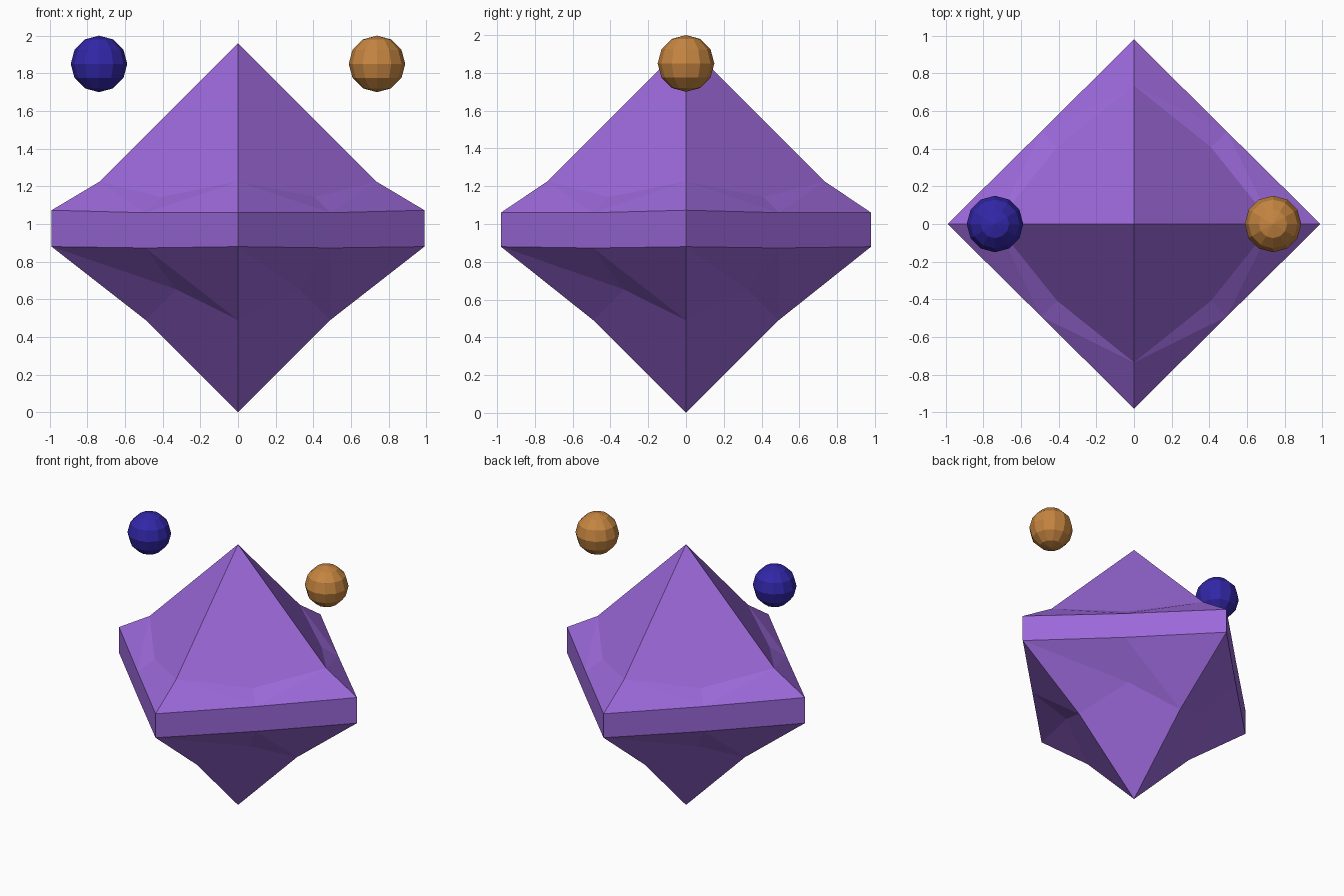
import bpy, bmesh, math
from mathutils import Matrix, Vector

if "Cube" in bpy.data.objects:
    bpy.data.objects.remove(bpy.data.objects["Cube"])


def material(name, rgb):
    m = bpy.data.materials.new(name)
    m.diffuse_color = (*rgb, 1.0)
    m.use_nodes = True
    m.node_tree.nodes["Principled BSDF"].inputs["Base Color"].default_value = m.diffuse_color
    return m


purple = material("purple crystal", (0.33, 0.14, 0.70))
blue = material("deep blue", (0.032, 0.02, 0.39))
orange = material("amber orange", (0.56, 0.235, 0.052))


def make_object(name, bm, mat):
    mesh = bpy.data.meshes.new(name)
    bm.to_mesh(mesh)
    bm.free()
    mesh.materials.append(mat)
    ob = bpy.data.objects.new(name, mesh)
    bpy.context.collection.objects.link(ob)
    return ob


# Crystal: an octahedron with a flared square belt, one quarter repeated four times
R = 0.98
TOP, TIP = Vector((0, 0, 2 * R)), Vector((0, 0, 0))
bm = bmesh.new()


def point(radius, z, turn):
    a = turn * math.pi / 2
    return Vector((radius * math.cos(a), radius * math.sin(a), z))


def face(*pts):
    bm.faces.new([bm.verts.new(p) for p in pts])


def corner(q, low):
    if low:
        return point(0.99 if q % 2 == 0 else R, 0.88, q)
    return point(0.99, 1.073, q) if q % 2 == 0 else point(R, 1.06, q)


for q in range(4):
    d = math.sqrt(2)
    n = q + 1
    # points on the two corner ridges and along the middle of the side
    up_a, up_b = point(0.735, 1.225, q), point(0.735, 1.225, n)
    lo_a, lo_b = point(0.49, 0.49, q), point(0.49, 0.49, n)
    up_mid = point(0.408 * d, 1.144, q + 0.5)
    lo_mid = point(0.327 * d, 0.653, q + 0.5)
    rim_top = point(0.492 * d, 1.06, q + 0.5)
    rim_low = point(0.492 * d, 0.873, q + 0.5)
    ta, tb = corner(q, False), corner(n, False)
    ba, bb = corner(q, True), corner(n, True)
    # upper pyramid side and flared shoulder
    face(TOP, up_a, up_mid, up_b)
    face(up_a, rim_top, up_mid)
    face(up_a, ta, rim_top)
    face(up_b, up_mid, rim_top)
    face(up_b, rim_top, tb)
    # upright belt
    face(ta, ba, rim_low, rim_top)
    face(rim_top, rim_low, bb, tb)
    # dented underside and lower point
    face(ba, lo_a, lo_mid)
    face(ba, lo_mid, rim_low)
    face(rim_low, lo_mid, lo_b)
    face(rim_low, lo_b, bb)
    face(TIP, lo_b, lo_mid, lo_a)

bmesh.ops.remove_doubles(bm, verts=bm.verts, dist=0.0005)
bmesh.ops.recalc_face_normals(bm, faces=bm.faces)
make_object("crystal_body", bm, purple)

# Floating low-poly balls on either side of the point
for name, x, mat in (("left_ball", -0.738, blue), ("right_ball", 0.738, orange)):
    bm = bmesh.new()
    bmesh.ops.create_uvsphere(bm, u_segments=12, v_segments=6, radius=0.15,
                              matrix=Matrix.Translation((x, 0, 1.85)))
    make_object(name, bm, mat)
